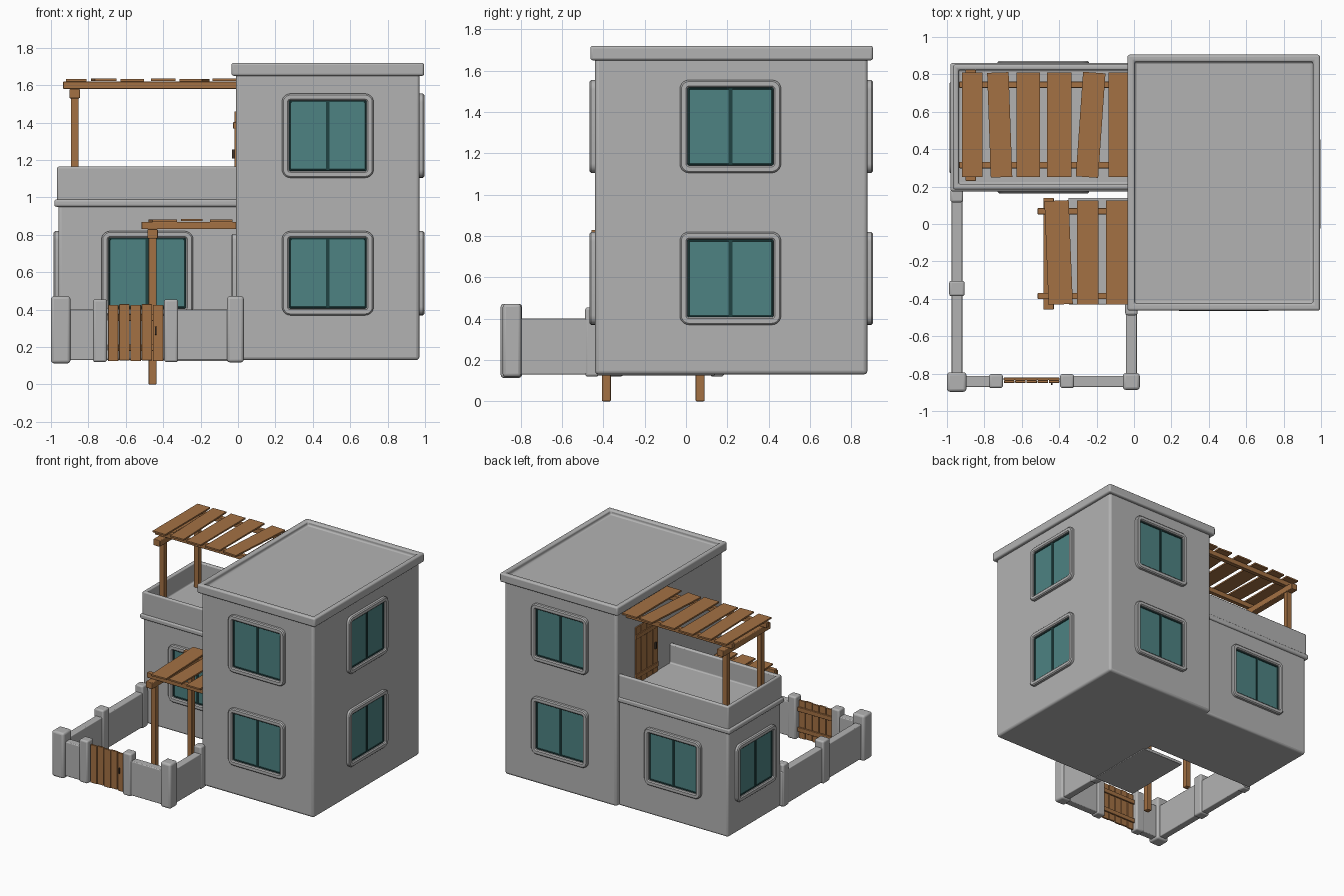
import bpy, bmesh, math
from mathutils import Vector, Matrix

if "Cube" in bpy.data.objects:
    bpy.data.objects.remove(bpy.data.objects["Cube"])


def material(name, r, g, b):
    m = bpy.data.materials.new(name)
    m.use_nodes = True
    m.diffuse_color = (r, g, b, 1)
    m.node_tree.nodes["Principled BSDF"].inputs["Base Color"].default_value = (r, g, b, 1)
    return m


PLASTER = material("grey plaster", .45, .45, .45)
WOOD = material("brown wood", .37, .165, .057)
GLASS = material("teal glass", .075, .225, .225)
SASH = material("dark teal sash", .014, .055, .055)
IRON = material("dark iron", .05, .035, .025)


def finish(name, bm, mat, bevel=0):
    bmesh.ops.recalc_face_normals(bm, faces=bm.faces)
    mesh = bpy.data.meshes.new(name)
    bm.to_mesh(mesh)
    bm.free()
    mesh.materials.append(mat)
    ob = bpy.data.objects.new(name, mesh)
    bpy.context.collection.objects.link(ob)
    if bevel:
        mod = ob.modifiers.new("rounded edges", 'BEVEL')
        mod.width = bevel
        mod.segments = 3
        mod.limit_method = 'ANGLE'
    bpy.ops.object.select_all(action='DESELECT')
    ob.select_set(True)
    bpy.context.view_layer.objects.active = ob
    bpy.ops.object.shade_smooth_by_angle(angle=math.radians(35))
    return ob


def box(name, x, y, z, mat=PLASTER, bevel=0, turn=0, rim=0, drop=0):
    """Box from (min, max) pairs; rim and drop sink a tray into its top."""
    lo, hi = Vector((x[0], y[0], z[0])), Vector((x[1], y[1], z[1]))
    bm = bmesh.new()
    bmesh.ops.create_cube(bm, size=1)
    bmesh.ops.scale(bm, vec=hi - lo, verts=bm.verts)
    if rim:
        top = max(bm.faces, key=lambda f: f.calc_center_median().z)
        bmesh.ops.inset_region(bm, faces=[top], thickness=rim)
        inner = bmesh.ops.extrude_face_region(bm, geom=[top])["geom"]
        bmesh.ops.delete(bm, geom=[top], context='FACES_ONLY')
        verts = [v for v in inner if isinstance(v, bmesh.types.BMVert)]
        bmesh.ops.translate(bm, vec=(0, 0, -drop), verts=verts)
    bm.transform(Matrix.Translation((lo + hi) / 2) @ Matrix.Rotation(turn, 4, 'Z'))
    return finish(name, bm, mat, bevel)


def post(name, x, y, w, z, mat=PLASTER, bevel=.012):
    return box(name, (x - w / 2, x + w / 2), (y - w / 2, y + w / 2), z, mat, bevel)


# Wall-mounted parts: local x runs along the wall, local y up, local z outwards
def wall_matrix(pos, normal):
    n = Vector(normal)
    up = Vector((0, 0, 1))
    return Matrix.Translation(pos) @ Matrix((up.cross(n), up, n)).transposed().to_4x4()


def rounded_rect(w, h, r, depth):
    pts = []
    for k, (sx, sy) in enumerate(((1, 1), (-1, 1), (-1, -1), (1, -1))):
        for i in range(6):
            a = math.pi / 2 * (k + i / 5)
            pts.append((sx * (w / 2 - r) + r * math.cos(a),
                        sy * (h / 2 - r) + r * math.sin(a), depth))
    return pts


def frame(name, mx, w, h, border, depth, radius, mat):
    """Rounded rectangular ring with softened outer and inner lips."""
    soft = border * .2
    bm = bmesh.new()
    loops = []
    for inset, d in ((0, 0), (0, depth - soft), (soft, depth),
                     (border - soft, depth), (border, depth - soft), (border, 0)):
        pts = rounded_rect(w - 2 * inset, h - 2 * inset, max(radius - inset, .006), d)
        loops.append([bm.verts.new(p) for p in pts])
    for a, b in zip(loops, loops[1:]):
        for i in range(len(a)):
            j = (i + 1) % len(a)
            bm.faces.new((a[i], a[j], b[j], b[i]))
    bm.transform(mx)
    return finish(name, bm, mat)


def panel(name, mx, u, v, d, mat, bevel=0):
    ob = box(name, u, v, d, mat, bevel)
    ob.data.transform(mx)
    return ob


def window(name, pos, normal):
    mx = wall_matrix(pos, normal)
    frame(name + "_surround", mx, .49, .45, .037, .026, .045, PLASTER)
    panel(name + "_glass", mx, (-.21, .21), (-.19, .19), (-.01, .004), GLASS)
    frame(name + "_sash", mx, .418, .378, .01, .01, .014, SASH)
    panel(name + "_mullion", mx, (-.009, .009), (-.187, .187), (0, .01), SASH)


def door(name, pos, normal, w, h):
    """Plank door with its foot centred at pos."""
    mx = wall_matrix(pos, normal)
    step = w / 4
    for i in range(4):
        u = -w / 2 + i * step
        panel(f"{name}_plank_{i}", mx, (u + .002, u + step - .002), (0, h), (-.01, .01), WOOD, .003)
    for v in (.12, .8):
        panel(name + "_ledge", mx, (-w / 2, w / 2), (h * v, h * v + .035), (0, .016), WOOD, .003)
    panel(name + "_handle", mx, (w * .34, w * .38), (h * .45, h * .56), (0, .022), IRON)


# Main tower
box("main_house", (-.01, .97), (-.44, .878), (.13, 1.67), bevel=.018)
box("main_roof_parapet", (-.035, .995), (-.463, .905), (1.65, 1.72), bevel=.012, rim=.054, drop=.035)

# Side wing with roof terrace
box("wing", (-.96, .05), (.19, .845), (.13, .97), bevel=.015)
box("wing_moulding", (-.982, .05), (.174, .86), (.95, .99), bevel=.012)
box("terrace_parapet", (-.967, .06), (.185, .852), (.98, 1.165), bevel=.01, rim=.04, drop=.15)

# Windows
for level, z in (("lower", .595), ("upper", 1.33)):
    window(level + "_front_window", (.48, -.44, z), (0, -1, 0))
    window(level + "_back_window", (.48, .878, z), (0, 1, 0))
    window(level + "_right_window", (.97, .215, z), (1, 0, 0))
window("wing_front_window", (-.485, .19, .595), (0, -1, 0))
window("wing_back_window", (-.485, .845, .595), (0, 1, 0))
window("wing_side_window", (-.96, .515, .595), (-1, 0, 0))

# Doors and porch slab
door("terrace_door", (-.01, .515, 1.0), (-1, 0, 0), .28, .46)
door("porch_door", (-.01, -.15, .14), (-1, 0, 0), .3, .63)
frame("porch_door_surround", wall_matrix((-.01, -.15, .47), (-1, 0, 0)), .37, .67, .036, .026, .03, PLASTER)
box("porch_slab", (-.35, .02), (-.43, .14), (.125, .15), bevel=.005)


# Pergolas: two posts, a cross beam, two rails and loose planks
def pergola(name, post_x, foot, top, ys, beam_y, rail_x, plank_y, planks):
    for y in ys:
        post(name + "_post", post_x, y, .042, (foot, top - .04), WOOD, .005)
        box(name + "_rail", (rail_x, .02), (y - .017, y + .017), (top, top + .04), WOOD, .004)
    box(name + "_cross_beam", (post_x - .028, post_x + .028), beam_y, (top - .05, top), WOOD, .005)
    for i, (x, w, turn) in enumerate(planks):
        lift = top + .04 + .003 * (i % 2)
        box(f"{name}_plank_{i}", (x - w / 2, x + w / 2), plank_y, (lift, lift + .012), WOOD, 0, turn)


pergola("terrace_pergola", -.873, 1.0, 1.58, (.315, .745), (.23, .825), -.935, (.25, .81),
        ((-.865, .11, 0), (-.718, .115, .035), (-.565, .125, 0),
         (-.4, .13, 0), (-.232, .12, -.07), (-.07, .13, 0)))
pergola("porch_pergola", -.457, 0, .83, (-.385, .068), (-.458, .14), -.515, (-.43, .125),
        ((-.403, .13, .04), (-.248, .115, 0), (-.09, .12, 0)))

# Garden walls and their posts
WALL_Z = (.13, .4)
box("left_garden_wall", (-.975, -.918), (-.84, .19), WALL_Z, bevel=.006)
box("right_garden_wall", (-.043, .015), (-.84, -.43), WALL_Z, bevel=.006)
box("front_garden_wall_left", (-.95, -.74), (-.872, -.812), WALL_Z, bevel=.006)
box("front_garden_wall_right", (-.36, -.01), (-.872, -.812), WALL_Z, bevel=.006)
post("corner_post_left", -.948, -.845, .104, (.113, .472), bevel=.016)
post("corner_post_right", -.014, -.842, .09, (.118, .472), bevel=.016)
for label, x, y, w in (("left_middle", -.947, -.345, .082), ("left_end", -.947, .15, .068),
                       ("right_end", -.014, -.455, .066),
                       ("gate_left", -.738, -.84, .074), ("gate_right", -.358, -.84, .074)):
    post(label + "_post", x, y, w, (.12, .455))

# Garden gate
for i in range(5):
    x = -.695 + i * .06
    tip = .425 + .004 * (i % 2)
    box(f"gate_plank_{i}", (x, x + .056), (-.85, -.835), (.125 + .004 * (i % 2), tip), WOOD, .003)
for z in (.18, .34):
    box("gate_ledge", (-.697, -.398), (-.835, -.822), (z, z + .035), WOOD, .003)
box("gate_handle", (-.445, -.435), (-.86, -.848), (.265, .31), IRON, .003)
